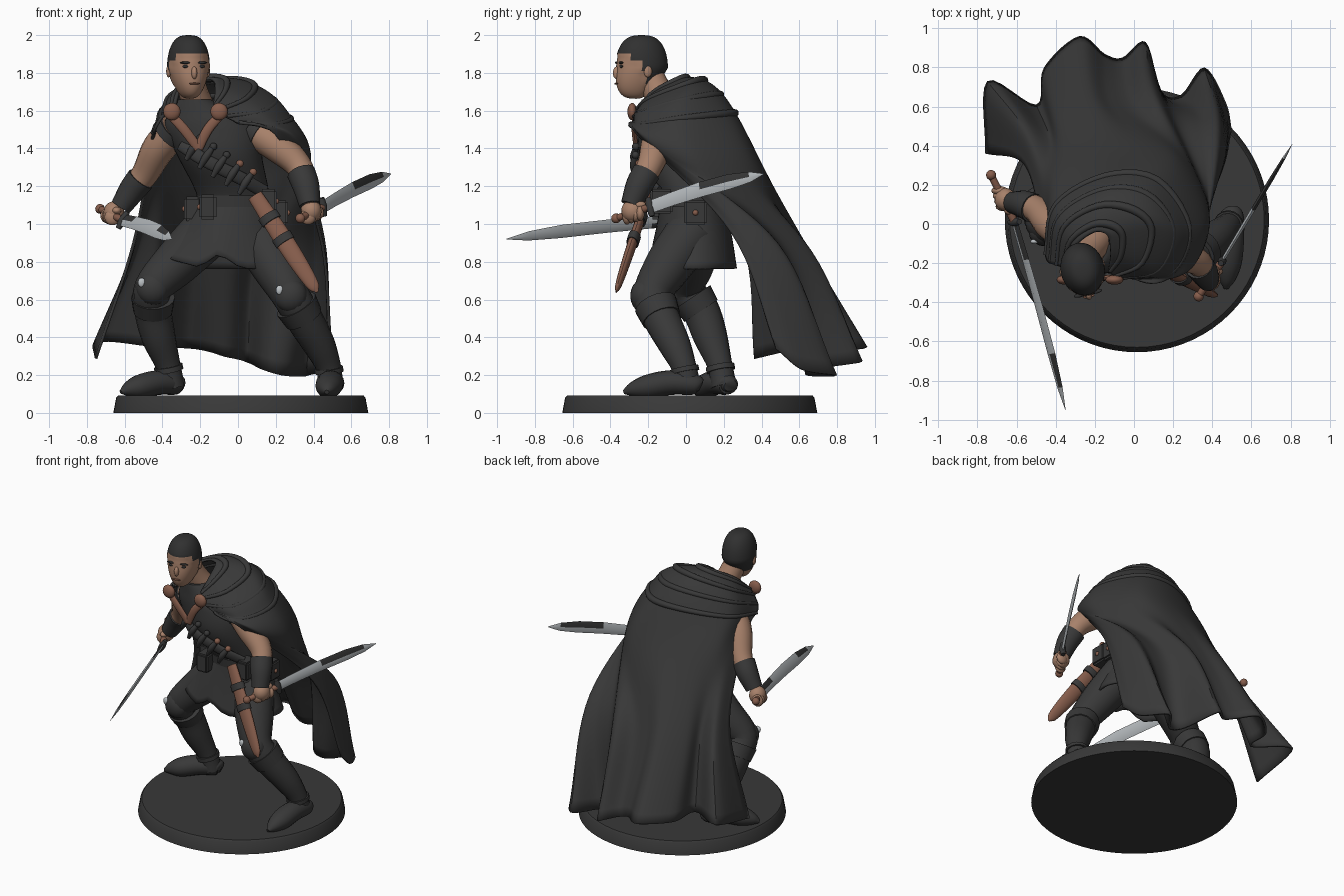
import bpy, bmesh, math
from mathutils import Vector, Matrix
cube = bpy.data.objects.get("Cube")
if cube:
    bpy.data.objects.remove(cube)
parts = []

def material(name, *rgb):
    m = bpy.data.materials.new(name)
    m.use_nodes = True
    m.diffuse_color = (*rgb, 1)
    m.node_tree.nodes["Principled BSDF"].inputs["Base Color"].default_value = (*rgb, 1)
    return m

cloth = material("charcoal cloth", .04, .04, .04)
hair = material("dark hair", .03, .03, .03)
skin = material("skin", .39, .22, .145)
leather = material("brown leather", .24, .11, .072)
steel = material("steel", .5, .53, .55)

def finish(name, bm, *mats):
    bmesh.ops.recalc_face_normals(bm, faces=bm.faces)
    mesh = bpy.data.meshes.new(name)
    bm.to_mesh(mesh)
    bm.free()
    ob = bpy.data.objects.new(name, mesh)
    bpy.context.collection.objects.link(ob)
    for m in mats:
        mesh.materials.append(m)
    parts.append(ob)
    return ob

def spline(pts, steps=5):
    """Smooth curve through points of any dimension."""
    pts = [Vector(p) for p in pts]
    out = []
    for i in range(len(pts) - 1):
        b, c = pts[i], pts[i + 1]
        a = pts[i - 1] if i else b * 2 - c
        d = pts[i + 2] if i + 2 < len(pts) else c * 2 - b
        for t in (k / steps for k in range(steps)):
            out.append(b + (c - a) * (t / 2) + (a * 2 - b * 5 + c * 4 - d) * (t * t / 2)
                       + (b * 3 - a - c * 3 + d) * (t ** 3 / 2))
    return out + [pts[-1]]

def loft(name, rings, *mats, closed=True, cap=True, rule=None):
    bm = bmesh.new()
    rows = [[bm.verts.new(p) for p in ring] for ring in rings]
    n = len(rows[0])
    for j in range(len(rows) - 1):
        for i in range(n if closed else n - 1):
            k = (i + 1) % n
            f = bm.faces.new((rows[j][i], rows[j][k], rows[j + 1][k], rows[j + 1][i]))
            f.material_index = rule(j, i) if rule else 0
    if cap:
        bm.faces.new(rows[0])
        bm.faces.new(rows[-1])
    return finish(name, bm, *mats)

def circle(n):
    return [(math.cos(math.tau * i / n), math.sin(math.tau * i / n)) for i in range(n)]

def tube(name, pts, mat, ref=(0, 1, 0), flat=1):
    """Round limb along (x, y, z, radius) points; flat thins it along ref."""
    path = spline(pts)
    rings = []
    for i, p in enumerate(path):
        t = (path[min(i + 1, len(path) - 1)] - path[max(i - 1, 0)]).to_3d().normalized()
        a = t.cross(Vector(ref)).normalized()
        b = a.cross(t)
        rings.append([p.to_3d() + (a * c + b * s * flat) * max(p[3], .004) for c, s in circle(16)])
    return loft(name, rings, mat)

def column(name, pts, mat, cap=True, hem=lambda p: 0):
    """Body section from stacked (x, y, z, rx, ry) ellipses."""
    rings = [[Vector((x + c * rx, y + s * ry, z)) for c, s in circle(40)] for x, y, z, rx, ry in spline(pts)]
    for p in (p for ring in rings for p in ring):
        p.z += hem(p)
    return loft(name, rings, mat, cap=cap)

def ball(name, loc, size, mat, rot=Matrix()):
    bm = bmesh.new()
    m = Matrix.Translation(loc) @ rot.to_4x4() @ Matrix.Diagonal((*size, 1))
    bmesh.ops.create_uvsphere(bm, u_segments=16, v_segments=10, radius=1, matrix=m)
    return finish(name, bm, mat)

# Round base
loft("base", [[(.015 + c * r, .02 + s * r, z) for c, s in circle(72)]
              for z, r in ((0, .675), (.08, .66), (.092, .65))], cloth)
# Torso, tunic skirt, belt and pouches
column("torso", [(-.04, .05, .9, .2, .17), (-.02, .02, 1.12, .19, .15), (-.09, -.06, 1.34, .22, .18),
                 (-.14, -.07, 1.5, .25, .18), (-.2, -.1, 1.6, .16, .14), (-.23, -.15, 1.66, .085, .085)], cloth)

def skirt_hem(p):
    notch = .08 * max(0, 1 - abs(p.x + .1) / .12) if p.y < 0 else 0
    return max(0, (1.1 - p.z) / .33) * (notch + .28 * max(0, -.18 - p.x))

skirt = column("tunic_skirt", [(-.01, .03, 1.12, .2, .165), (-.04, .04, .95, .27, .2),
                               (-.06, .04, .765, .36, .23)], cloth, cap=False, hem=skirt_hem)
skirt.modifiers.new("thickness", 'SOLIDIFY').thickness = .015
column("belt", [(-.01, .03, 1.09, .215, .175), (-.01, .02, 1.15, .21, .172)], cloth)
for i, (x, y, z) in enumerate([(.22, .05, 1.06), (-.24, .02, 1.08), (.16, -.13, 1.12), (-.16, -.13, 1.09)]):
    bm = bmesh.new()
    bmesh.ops.create_cube(bm, size=1, matrix=Matrix.Translation((x, y, z)) @ Matrix.Diagonal((.09, .12, .13, 1)))
    bmesh.ops.bevel(bm, geom=bm.edges[:], offset=.012, segments=2, affect='EDGES')
    finish(f"belt_pouch_{i}", bm, cloth)
    ball(f"pouch_stud_{i}", (x + math.copysign(.045, x), y, z), (.012, .015, .015), leather)
# Legs, knee guards and boots
legs = {"left": [(.1, .03, .95, .14), (.2, -.1, .77, .125), (.28, -.18, .62, .1), (.35, -.13, .5, .098),
                 (.43, -.06, .36, .085), (.48, -.01, .24, .066), (.49, .01, .14, .068)],
        "right": [(-.17, .05, .95, .14), (-.32, .03, .8, .125), (-.45, 0, .66, .1), (-.45, .08, .54, .098),
                  (-.42, .13, .4, .09), (-.37, .18, .25, .066), (-.35, .2, .14, .068)]}
feet = {"left": [(.5, .08, .14, .03), (.5, .05, .15, .06), (.49, -.08, .16, .072), (.48, -.2, .14, .07),
                 (.475, -.28, .125, .045), (.47, -.33, .11, .012)],
        "right": [(-.29, .23, .14, .03), (-.32, .22, .15, .06), (-.42, .16, .16, .072), (-.52, .1, .14, .07),
                  (-.58, .07, .125, .045), (-.62, .05, .11, .012)]}
for side, pts in legs.items():
    tube(side + "_leg", pts, cloth)
    tube(side + "_foot", feet[side], cloth, ref=(0, 0, 1), flat=.9)
    knee, shin, ankle, sole = (Vector(pts[k][:3]) for k in (2, 3, 5, 6))
    ball(side + "_knee_guard", knee + Vector((0, -.045, 0)), (.088, .07, .09), cloth)
    ball(side + "_knee_stud", knee + Vector((-.06, -.09, .03)), (.02, .012, .025), steel)
    tube(side + "_boot_cuff", [(*knee.lerp(shin, .4), .116), (*shin, .105)], cloth)
    tube(side + "_ankle_strap", [(*ankle, .076), (*ankle.lerp(sole, .25), .077)], cloth)
# Arms, bracers, fists and swords
arms = {"left": [(.08, -.1, 1.5, .09), (.2, -.15, 1.42, .088), (.32, -.19, 1.31, .07), (.36, -.25, 1.2, .062),
                 (.38, -.29, 1.1, .045)],
        "right": [(-.33, -.06, 1.5, .09), (-.42, 0, 1.4, .088), (-.49, .07, 1.27, .072), (-.56, .1, 1.18, .062),
                  (-.62, .11, 1.09, .045)]}
swords = {"left": ((.33, -.37, 1.03), (.45, -.19, 1.09), (.81, .41, 1.265), 0),
          "right": ((-.73, .25, 1.08), (-.61, .01, 1.02), (-.35, -.95, .92), .55)}
dark_faces = {"left": ((2, 0), (3, 0), (2, 3), (3, 3), (0, 2)), "right": ((0, 0), (0, 2), (3, 0))}
for side, pts in arms.items():
    tube(side + "_arm", pts, skin)
    shoulder, upper, elbow, fore, wrist = (Vector(p[:3]) for p in pts)
    tube(side + "_sleeve", [(*shoulder, .1), (*shoulder.lerp(upper, .35), .098)], cloth)
    tube(side + "_bracer", [(*elbow.lerp(fore, .35), .076), (*fore, .071), (*wrist, .056)], cloth)
    pommel, guard, tip = (Vector(p) for p in swords[side][:3])
    d = (tip - guard).normalized()
    w = (Vector((0, 0, 1)) - d * d.z).normalized()
    w = (w - d.cross(w) * swords[side][3]).normalized()
    n = d.cross(w)
    hand = pommel.lerp(guard, .5)
    ball(side + "_pommel", pommel, (.026, .026, .026), leather)
    tube(side + "_grip", [(*pommel, .018), (*guard, .02)], leather, ref=(0, 0, 1))
    ball(side + "_palm", hand.lerp(wrist, .25), (.055, .06, .06), skin)
    for k in range(4):
        ball(f"{side}_finger_{k}", hand + d * (.028 * (k - 1.5)) - w * .012, (.042, .024, .042), skin)
    ball(side + "_thumb", hand + d * .05 + w * .03, (.025, .035, .02), skin)
    tube(side + "_guard", [(*(guard - w * .05), .014), (*guard, .022), (*(guard + w * .05), .014)], cloth)
    blade = []
    for t, h in ((0, .034), (.2, .036), (.45, .04), (.7, .04), (.88, .028), (1, .002)):
        c = guard.lerp(tip, t) + w * (.015 * math.sin(math.pi * t))
        blade.append([c + w * h, c + n * (h * .28), c - w * h, c - n * (h * .28)])
    loft(side + "_blade", blade, steel, cloth, rule=lambda j, i: int((j, i) in dark_faces[side]))
# Neck and head, the hair marked out by position
tube("neck", [(-.19, -.08, 1.58, .085), (-.23, -.14, 1.68, .078), (-.26, -.19, 1.78, .075)], skin)
bm = bmesh.new()
bmesh.ops.create_uvsphere(bm, u_segments=40, v_segments=28, radius=1)
for f in bm.faces:
    c = f.calc_center_median()
    f.material_index = int(c.z > .4 or c.z > .2 and c.y > -.55 or c.z > -.15 and c.y > -.2 or c.z > -.55 and c.y > .2)
scalp = {v for f in bm.faces if f.material_index for v in f.verts}
for v in bm.verts:
    x, y, z = v.co
    s = max(.15, math.sqrt(max(0, 1 - z * z))) ** -.3 * (1.05 if v in scalp else 1)
    t = max(0, -z)
    v.co = (x * s * .107 * (1 - .25 * t), y * s * .134 * (1 - .4 * t * (y > 0)) - .03 * t, z * (.172 if z > 0 else .165))
head = Matrix.Translation((-.262, -.235, 1.828)) @ Matrix.Rotation(math.radians(13), 4, 'Z')
bmesh.ops.transform(bm, matrix=head, verts=bm.verts)
finish("head", bm, skin, hair)
turn = head.to_3x3()
ball("nose", head @ Vector((0, -.134, -.028)), (.016, .022, .034), skin, turn)
ball("mouth", head @ Vector((0, -.138, -.085)), (.03, .008, .005), leather, turn)
for s, side in ((1, "left"), (-1, "right")):
    ball(side + "_ear", head @ Vector((s * .106, .01, -.02)), (.012, .022, .032), skin, turn)
    ball(side + "_eye", head @ Vector((s * .042, -.12, .006)), (.019, .009, .008), hair, turn)
    ball(side + "_eyebrow", head @ Vector((s * .044, -.122, .026)), (.03, .011, .007), hair, turn)
# Cape: rows from the neck down, each running from the left edge round the back
shoulder_rows = [
    [(-.13, -.23, 1.64), (-.12, -.15, 1.72), (-.13, -.07, 1.77), (-.17, -.04, 1.78), (-.23, -.05, 1.77), (-.31, -.12, 1.72), (-.34, -.23, 1.62)],
    [(-.1, -.27, 1.6), (.05, -.2, 1.66), (.1, -.02, 1.73), (0, .08, 1.76), (-.18, .1, 1.75), (-.36, -.01, 1.68), (-.4, -.21, 1.58)],
    [(-.03, -.28, 1.55), (.18, -.25, 1.55), (.26, -.03, 1.6), (.1, .2, 1.63), (-.15, .22, 1.63), (-.4, .07, 1.58), (-.45, -.18, 1.5)],
    [(.2, -.26, 1.47), (.34, -.15, 1.4), (.38, .08, 1.33), (.2, .36, 1.32), (-.12, .39, 1.32), (-.41, .25, 1.33), (-.47, -.03, 1.4)]]
folded_rows = [
    [(.44, .24, .95), (.46, .34, .92), (.43, .48, .9), (.33, .5, .87), (.21, .54, .85), (.1, .67, .85), (-.01, .61, .85),
     (-.12, .62, .85), (-.24, .66, .85), (-.39, .55, .85), (-.43, .44, .87), (-.54, .45, .88), (-.56, .3, .9)],
    [(.5, .48, .34), (.47, .62, .23), (.36, .8, .2), (.24, .66, .2), (.14, .68, .23), (.06, .93, .27), (-.06, .85, .3),
     (-.15, .87, .33), (-.28, .96, .35), (-.46, .8, .35), (-.5, .61, .36), (-.75, .73, .38), (-.76, .36, .29)]]
rows = [spline(row, 12) for row in shoulder_rows] + [spline(row, 6) for row in folded_rows]
grid = zip(*[spline(col, 9) for col in zip(*rows)])
cape = loft("cape", list(grid), cloth, closed=False, cap=False)
cape.modifiers.new("thickness", 'SOLIDIFY').thickness = .016
# Folded cowl round the shoulders
for k, t in enumerate((.3, .95, 1.6, 2.15)):
    a, b = shoulder_rows[int(t)], shoulder_rows[int(t) + 1]
    fold = [(*Vector(p).lerp(Vector(q), t % 1), .022 - .004 * abs(i - 3)) for i, (p, q) in enumerate(zip(a, b))]
    tube(f"cowl_fold_{k}", fold, cloth, ref=(0, 0, 1))
# Cape clasps, chest straps and bandolier with knives
for name, x in (("right", -.35), ("left", -.1)):
    ball(name + "_clasp", (x, -.285, 1.595), (.046, .025, .046), leather)
    tube(name + "_chest_strap", [(x, -.27, 1.57, .024), ((x - .22) / 2, -.275, 1.5, .026), (-.21, -.265, 1.4, .024)],
         leather, flat=.5)
tube("bandolier", [(-.3, -.18, 1.42, .035), (-.18, -.25, 1.34, .035), (0, -.22, 1.25, .035), (.14, -.14, 1.17, .035)],
     cloth, flat=.5)
for k in range(5):
    x, y, z = -.24 + .07 * k, -.245 - .025 * math.sin(k), 1.4 - .045 * k
    tube(f"throwing_knife_{k}", [(x - .035, y, z - .06, .012), (x, y - .01, z, .02), (x + .035, y, z + .05, .014)], cloth)
    ball(f"knife_cap_{k}", (x + .04, y, z + .055), (.02, .02, .02), leather if k > 2 else cloth)
# Scabbard on the left hip with dark bands
top, end = Vector((.09, -.2, 1.15)), Vector((.42, -.37, .64))
tube("scabbard", [(*top, .04), (*top.lerp(end, .5), .05), (*top.lerp(end, .9), .036), (*end, .008)], leather, flat=.5)
for k, t in enumerate((.2, .42)):
    tube(f"scabbard_band_{k}", [(*top.lerp(end, t), .056), (*top.lerp(end, t + .07), .056)], cloth, flat=.6)
# Smooth shading with sharp edges kept
bpy.ops.object.select_all(action='DESELECT')
for ob in parts:
    ob.select_set(True)
bpy.context.view_layer.objects.active = parts[0]
bpy.ops.object.shade_smooth_by_angle(angle=math.radians(40))
